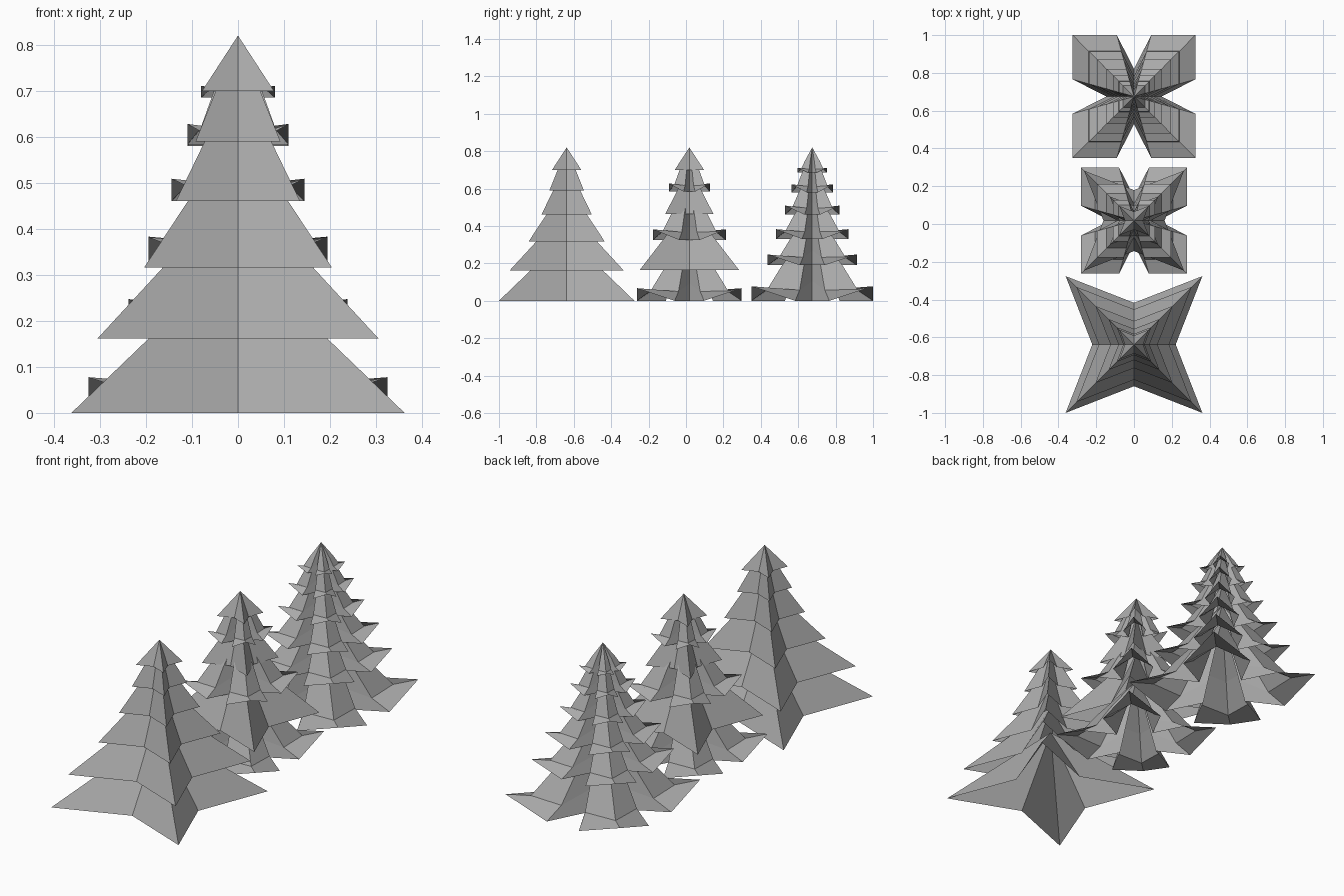
import bpy
import bmesh
import math

cube = bpy.data.objects.get("Cube")
if cube:
    bpy.data.objects.remove(cube)

gray = bpy.data.materials.new("foliage_gray")
gray.use_nodes = True
color = (0.4, 0.4, 0.4, 1)
gray.diffuse_color = color
gray.node_tree.nodes["Principled BSDF"].inputs["Base Color"].default_value = color


def turn(x, y, k):
    for _ in range(k):
        x, y = -y, x
    return x, y


def ring(bm, points, cy, z):
    """Repeat one quadrant of outline points around the trunk axis."""
    verts = []
    for k in range(4):
        for x, y, dz in points:
            px, py = turn(x, y, k)
            verts.append(bm.verts.new((px, cy + py, z + dz)))
    return verts


def skin(bm, rings, apex):
    n = len(rings[0])
    for low, high in zip(rings, rings[1:]):
        for i in range(n):
            j = (i + 1) % n
            bm.faces.new((low[i], low[j], high[j], high[i]))
    for i in range(n):
        bm.faces.new((rings[-1][i], rings[-1][(i + 1) % n], apex))


def star_tier(bm, cy, a, z, h):
    """Four-pointed open pyramid."""
    base = ring(bm, [(0.61 * a, 0, 0), (a, a, 0)], cy, z)
    skin(bm, [base], bm.verts.new((0, cy, z + h)))


def curled_tier(bm, cy, a, z, h):
    """Four wide lobes whose outer corners curl upward."""
    rings = []
    # reach, valley height, side height, ridge height
    for t, valley, side, ridge in ((1, 0, 0, 0.19),
                                   (0.74, 0.26, 0.14, 0.15),
                                   (0.5, 0.5, 0.45, 0.46)):
        r, s = t * a, 0.28 * t * a
        rings.append(ring(bm, [(0.45 * r, 0, valley * h), (r, s, side * h),
                               (r, r, ridge * h), (s, r, side * h)], cy, z))
    skin(bm, rings, bm.verts.new((0, cy, z + h)))


def tree(name, cy, tiers, styles):
    bm = bmesh.new()
    top = 0.82
    for i, (z, a) in enumerate(tiers):
        last = i == len(tiers) - 1
        h = top - z if last else (tiers[i + 1][0] - z) * 2.15
        styles[i % len(styles)](bm, cy, a, z, min(h, top - z))
    mesh = bpy.data.meshes.new(name)
    bm.to_mesh(mesh)
    bm.free()
    mesh.materials.append(gray)
    bpy.context.collection.objects.link(bpy.data.objects.new(name, mesh))


# Front tree: plain star tiers
tree("star_tree", -0.638,
     [(0, 0.362), (0.162, 0.305), (0.316, 0.204), (0.46, 0.135),
      (0.59, 0.092), (0.7, 0.078)], [star_tier])

# Middle tree: curled and star tiers alternate
tree("mixed_tree", 0.018,
     [(0, 0.28), (0.165, 0.265), (0.325, 0.195), (0.465, 0.128),
      (0.583, 0.11), (0.7, 0.078)], [curled_tier, star_tier])

# Back tree: curled tiers only
tree("curled_tree", 0.675,
     [(0, 0.325), (0.19, 0.238), (0.33, 0.195), (0.46, 0.145),
      (0.58, 0.11), (0.685, 0.08)], [curled_tier])
